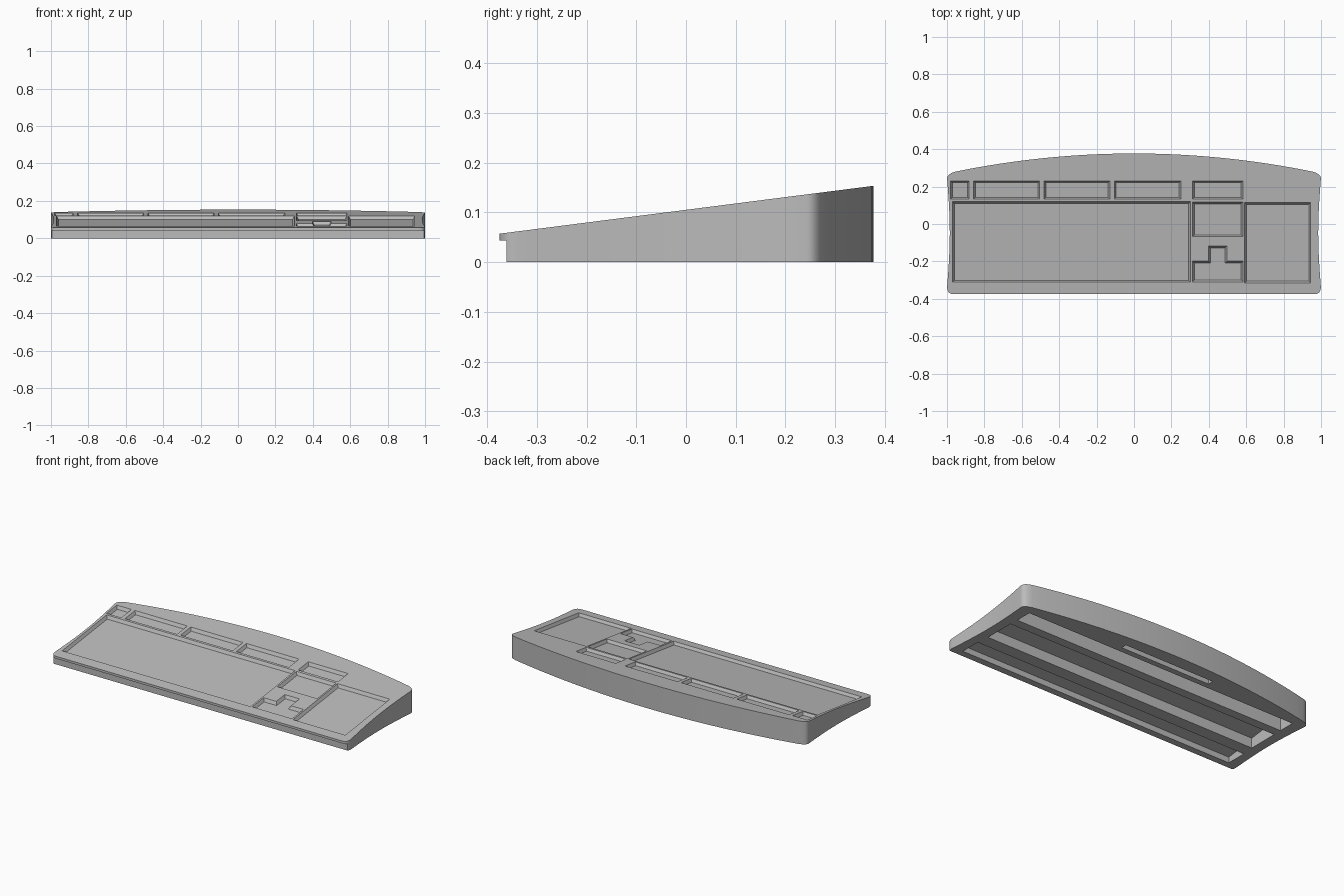
import bpy, bmesh, math
from mathutils import Vector

if "Cube" in bpy.data.objects:
    bpy.data.objects.remove(bpy.data.objects["Cube"])

grey = bpy.data.materials.new("plain grey")
grey.use_nodes = True
grey.diffuse_color = (0.5, 0.5, 0.5, 1)
grey.node_tree.nodes["Principled BSDF"].inputs["Base Color"].default_value = (0.5, 0.5, 0.5, 1)


def top_z(y):
    """Height of the sloping top face."""
    return 0.105 + 0.128 * y


def prism(bm, lower, upper, z_low, z_high):
    """Solid between two matching outlines; heights are functions of y."""
    a = [bm.verts.new((x, y, z_low(y))) for x, y in lower]
    b = [bm.verts.new((x, y, z_high(y))) for x, y in upper]
    bm.faces.new(a[::-1])
    bm.faces.new(b)
    n = len(a)
    for i in range(n):
        j = (i + 1) % n
        bm.faces.new((a[i], a[j], b[j], b[i]))


def make_object(name, bm):
    bmesh.ops.recalc_face_normals(bm, faces=bm.faces)
    mesh = bpy.data.meshes.new(name)
    bm.to_mesh(mesh)
    bm.free()
    mesh.materials.append(grey)
    ob = bpy.data.objects.new(name, mesh)
    bpy.context.collection.objects.link(ob)
    return ob


def rect(x0, x1, y0, y1):
    return [(x0, y0), (x1, y0), (x1, y1), (x0, y1)]


def inset(poly, d):
    """Move a counter-clockwise right-angled outline inward."""
    out = []
    for i, p in enumerate(poly):
        p = Vector(p)
        e1 = (p - Vector(poly[i - 1])).normalized()
        e2 = (Vector(poly[(i + 1) % len(poly)]) - p).normalized()
        out.append((p.x - d * (e1.y + e2.y), p.y + d * (e1.x + e2.x)))
    return out


def corner(start, control, end, steps=8):
    """Rounded corner as a quadratic curve."""
    s, c, e = Vector(start), Vector(control), Vector(end)
    ts = [i / steps for i in range(steps + 1)]
    return [tuple(s * (1 - t) ** 2 + c * 2 * t * (1 - t) + e * t * t) for t in ts]


# Case outline: straight front, hollowed sides, bowed back
half = corner((0.965, -0.375), (1.0, -0.375), (0.999, -0.335))
for i in range(1, 16):
    t = i / 16
    half.append((0.999 - 0.014 * math.sin(math.pi * t), -0.335 + 0.575 * t))
half += corner((0.999, 0.24), (1.003, 0.268), (0.95, 0.281))
for i in range(1, 16):
    x = 0.95 * (1 - i / 16)
    half.append((x, 0.377 - 0.096 * (x / 0.95) ** 2))
outline = half + [(0, 0.377)] + [(-x, y) for x, y in reversed(half)]

bm = bmesh.new()
prism(bm, outline, outline, lambda y: 0, top_z)
case = make_object("keyboard_case", bm)

# Key openings in the top, with slightly tapered walls
row = (0.133, 0.231)
wells = [
    rect(-0.97, 0.302, -0.311, 0.119),
    rect(0.592, 0.945, -0.315, 0.115),
    rect(0.313, 0.582, -0.068, 0.117),
]
for x0, x1 in ((-0.98, -0.881), (-0.857, -0.504), (-0.481, -0.128),
               (-0.105, 0.25), (0.313, 0.582)):
    wells.append(rect(x0, x1, *row))
wells.append([(0.313, -0.309), (0.582, -0.309), (0.582, -0.199), (0.497, -0.199),
              (0.497, -0.117), (0.398, -0.117), (0.398, -0.199), (0.313, -0.199)])

bm = bmesh.new()
for w in wells:
    prism(bm, inset(w, 0.01), inset(w, -0.005),
          lambda y: top_z(y) - 0.018, lambda y: top_z(y) + 0.009)
well_cutter = make_object("well_cutter", bm)

# Hollows under the case, leaving ribs between them
bm = bmesh.new()
for x, y0, y1 in ((0.935, -0.32, -0.195), (0.927, -0.118, 0.07),
                  (0.925, 0.125, 0.225), (0.305, 0.26, 0.295)):
    r = rect(-x, x, y0, y1)
    prism(bm, r, r, lambda y: -0.02, lambda y: top_z(y) - 0.029)
hollow_cutter = make_object("hollow_cutter", bm)

# Step below the front lip
bm = bmesh.new()
r = rect(-1.1, 1.1, -0.5, -0.361)
prism(bm, r, r, lambda y: -0.1, lambda y: 0.043)
lip_cutter = make_object("lip_cutter", bm)

# Cut everything and keep only the finished case
cutters = (well_cutter, hollow_cutter, lip_cutter)
for c in cutters:
    c.hide_render = True
    mod = case.modifiers.new(c.name, 'BOOLEAN')
    mod.operation = 'DIFFERENCE'
    mod.solver = 'EXACT'
    mod.object = c
graph = bpy.context.evaluated_depsgraph_get()
finished = bpy.data.meshes.new_from_object(case.evaluated_get(graph))
case.modifiers.clear()
case.data = finished
for c in cutters:
    bpy.data.objects.remove(c)

bpy.ops.object.select_all(action='DESELECT')
case.select_set(True)
bpy.context.view_layer.objects.active = case
bpy.ops.object.shade_smooth_by_angle(angle=math.radians(30))
